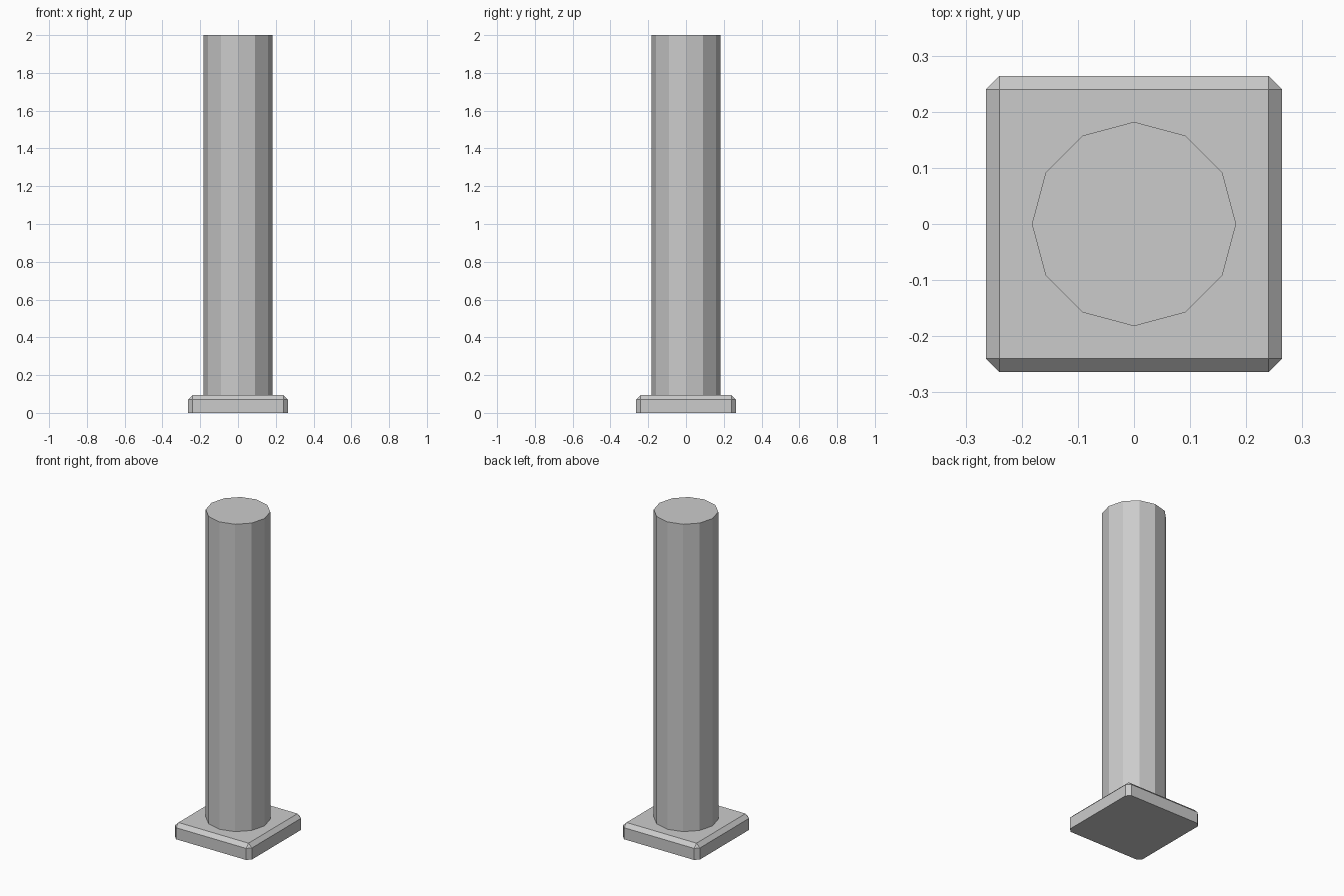
import bpy, bmesh
from mathutils import Matrix

if "Cube" in bpy.data.objects:
    bpy.data.objects.remove(bpy.data.objects["Cube"])

BASE_W, BASE_H, BEVEL = 0.527, 0.095, 0.0235
RADIUS, TOP = 0.182, 2.0


def add_object(name, bm):
    mesh = bpy.data.meshes.new(name)
    bmesh.ops.recalc_face_normals(bm, faces=bm.faces)
    bm.to_mesh(mesh)
    bm.free()
    obj = bpy.data.objects.new(name, mesh)
    bpy.context.collection.objects.link(obj)
    return obj


# Square base: chamfered on every edge except the bottom ones
bm = bmesh.new()
bmesh.ops.create_cube(bm, size=1, matrix=Matrix.Translation((0, 0, BASE_H / 2))
                      @ Matrix.Diagonal((BASE_W, BASE_W, BASE_H, 1)))
edges = [e for e in bm.edges if max(v.co.z for v in e.verts) > BASE_H / 2]
bmesh.ops.bevel(bm, geom=edges, offset=BEVEL, segments=1,
                affect='EDGES', profile=0.5)
add_object("base_plate", bm)

# Twelve-sided shaft standing on the base
bm = bmesh.new()
bmesh.ops.create_cone(bm, cap_ends=True, segments=12, radius1=RADIUS,
                      radius2=RADIUS, depth=TOP - BASE_H,
                      matrix=Matrix.Translation((0, 0, (TOP + BASE_H) / 2)))
add_object("column_shaft", bm)
